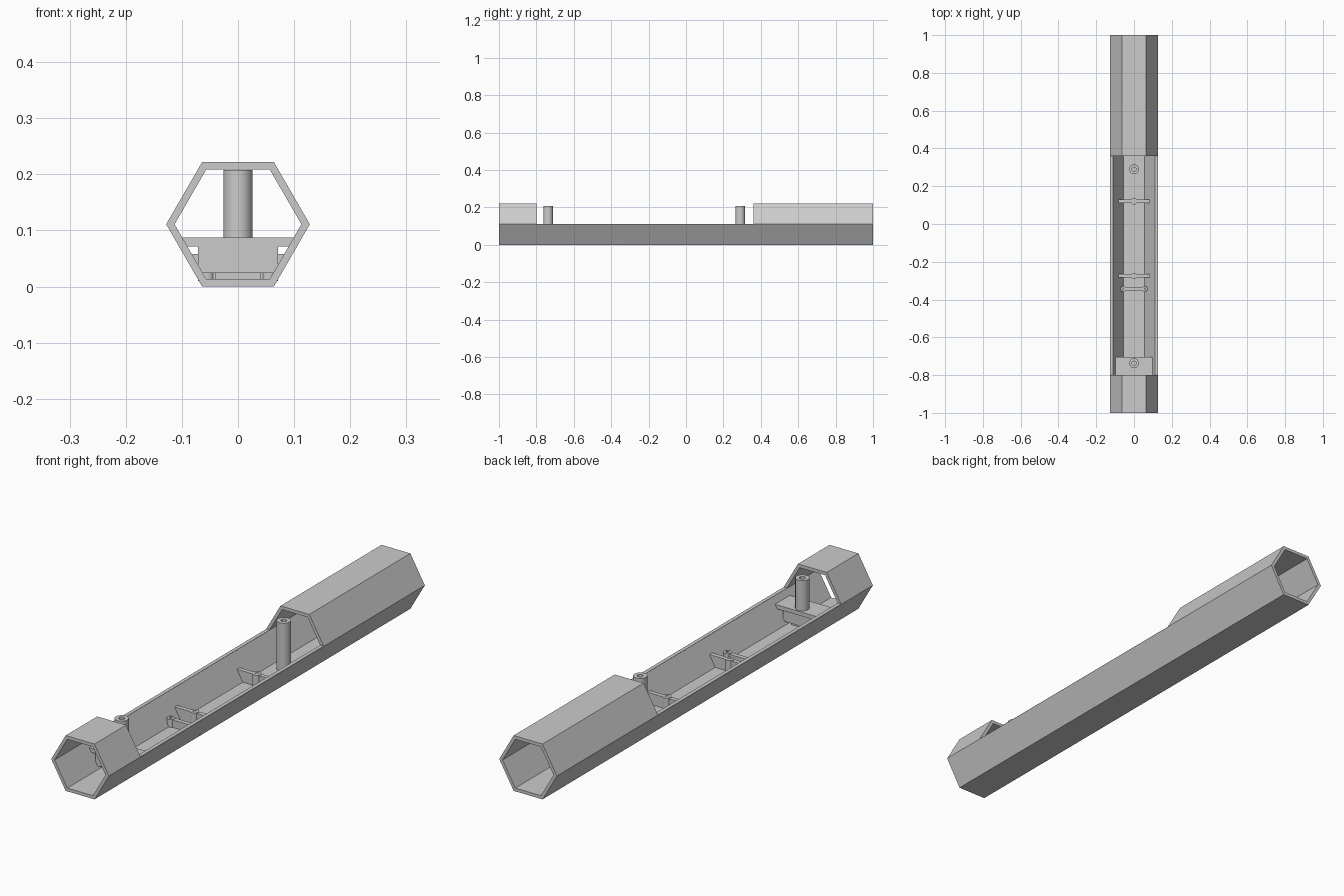
import bpy, bmesh, math

if "Cube" in bpy.data.objects:
    bpy.data.objects.remove(bpy.data.objects["Cube"], do_unlink=True)

grey = bpy.data.materials.new("plain grey")
grey.use_nodes = True
grey.diffuse_color = (0.6, 0.6, 0.6, 1)
grey.node_tree.nodes["Principled BSDF"].inputs["Base Color"].default_value = (0.6, 0.6, 0.6, 1)

MID, OUTER, INNER = 0.111, 0.128, 0.113   # axis height, hexagon radii
FLOOR = MID - INNER * math.sin(math.pi / 3)


def finish(name, bm, smooth=False):
    bmesh.ops.recalc_face_normals(bm, faces=bm.faces[:])
    mesh = bpy.data.meshes.new(name)
    bm.to_mesh(mesh)
    bm.free()
    mesh.materials.append(grey)
    obj = bpy.data.objects.new(name, mesh)
    bpy.context.collection.objects.link(obj)
    if smooth:
        bpy.ops.object.select_all(action='DESELECT')
        obj.select_set(True)
        bpy.context.view_layer.objects.active = obj
        bpy.ops.object.shade_smooth_by_angle(angle=math.radians(35))
    return obj


def hexagon(r):
    return [(r * math.cos(i * math.pi / 3), MID + r * math.sin(i * math.pi / 3)) for i in range(6)]


def wall_x(z):
    """Half width of the hollow at height z, sunk slightly into the wall."""
    return INNER - (MID - z) / math.sqrt(3) + 0.003


def prism(name, outline, y0, y1):
    bm = bmesh.new()
    front = [bm.verts.new((x, y0, z)) for x, z in outline]
    back = [bm.verts.new((x, y1, z)) for x, z in outline]
    bm.faces.new(front)
    bm.faces.new(back[::-1])
    n = len(outline)
    for i in range(n):
        j = (i + 1) % n
        bm.faces.new((front[i], front[j], back[j], back[i]))
    return finish(name, bm)


def trapezoid(name, z0, z1, y0, y1):
    """Cross plate that fills the channel from wall to wall."""
    a, b = wall_x(z0), wall_x(z1)
    return prism(name, [(-a, z0), (a, z0), (b, z1), (-b, z1)], y0, y1)


def box(name, half, z0, z1, y0, y1):
    return prism(name, [(-half, z0), (half, z0), (half, z1), (-half, z1)], y0, y1)


def post(name, x, y, z0, z1, r, hole, depth, sides=32):
    """Round post with a blind screw hole in its top."""
    bm = bmesh.new()
    rings = [[bm.verts.new((x + q * math.cos(2 * math.pi * i / sides),
                            y + q * math.sin(2 * math.pi * i / sides), z)) for i in range(sides)]
             for q, z in ((r, z0), (r, z1), (hole, z1), (hole, z1 - depth))]
    for a, b in zip(rings, rings[1:]):
        for i in range(sides):
            j = (i + 1) % sides
            bm.faces.new((a[i], a[j], b[j], b[i]))
    bm.faces.new(rings[0])
    bm.faces.new(rings[-1])
    return finish(name, bm, smooth=True)


# Hollow hexagonal tube, open at both ends
bm = bmesh.new()
loops = [[bm.verts.new((x, y, z)) for x, z in hexagon(r)]
         for r, y in ((OUTER, -1), (OUTER, 1), (INNER, 1), (INNER, -1))]
for k in range(4):
    a, b = loops[k], loops[(k + 1) % 4]
    for i in range(6):
        j = (i + 1) % 6
        bm.faces.new((a[i], a[j], b[j], b[i]))
shell = finish("hexagonal_tube", bm)

# Long opening in the upper half
cutter = box("opening_cutter", 0.2, MID + 0.001, 0.3, -0.8, 0.36)
cutter.hide_render = True
cut = shell.modifiers.new("opening", 'BOOLEAN')
cut.operation = 'DIFFERENCE'
cut.solver = 'EXACT'
cut.object = cutter
bpy.context.view_layer.objects.active = shell
bpy.ops.object.modifier_apply(modifier=cut.name)
bpy.data.objects.remove(cutter, do_unlink=True)

# Front platform on its block
trapezoid("platform_slab", 0.071, 0.087, -0.8, -0.705)
box("platform_block", 0.071, 0.024, 0.071, -0.8, -0.715)
box("platform_foot", 0.041, FLOOR - 0.003, 0.024, -0.79, -0.725)

# Tall screw posts
post("front_post", 0, -0.737, 0.08, 0.208, 0.026, 0.011, 0.06)
post("back_post", 0, 0.29, FLOOR - 0.003, 0.208, 0.026, 0.011, 0.06)

# Cross ribs with a central screw boss
for label, y in (("back", 0.12), ("middle", -0.275)):
    trapezoid(label + "_rib", FLOOR - 0.003, 0.058, y - 0.009, y + 0.009)
    post(label + "_rib_boss", 0, y, FLOOR - 0.003, 0.06, 0.017, 0.007, 0.03, 24)

# Low bridge with a boss at each end
box("bridge_rib", 0.056, FLOOR - 0.003, 0.043, -0.353, -0.335)
for label, side in (("left", 1), ("right", -1)):
    post(label + "_bridge_boss", side * 0.056, -0.344, FLOOR - 0.003, 0.045, 0.015, 0.006, 0.02, 24)
